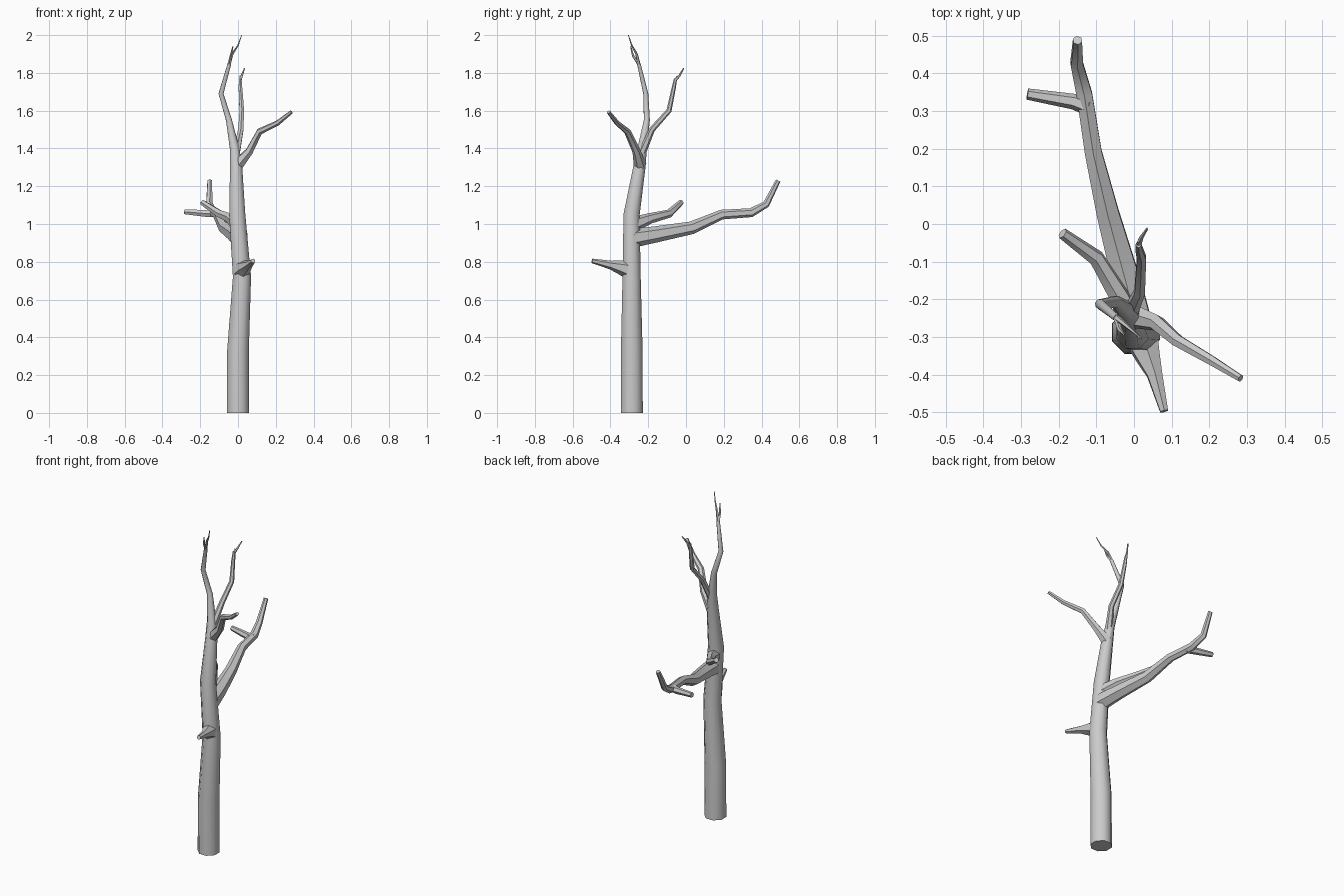
import bpy, bmesh, math
from mathutils import Vector


def limb(name, pts, sides=6):
    """Tapered tube through (x, y, z, radius) points, capped at both ends."""
    P = [Vector(p[:3]) for p in pts]
    bm = bmesh.new()
    rings, ref = [], None
    for i, p in enumerate(P):
        a = (p - P[i - 1]).normalized() if i else None
        b = (P[i + 1] - p).normalized() if i < len(P) - 1 else None
        t = ((a or b) + (b or a)).normalized()
        if ref is None:
            ref = Vector((1, 0, 0)) if abs(t.x) < 0.8 else Vector((0, 0, 1))
        ref = (ref - t * ref.dot(t)).normalized()
        side = t.cross(ref)
        ring = []
        for k in range(sides):
            ang = 2 * math.pi * (k + 0.5) / sides
            ring.append(bm.verts.new(p + (ref * math.cos(ang) + side * math.sin(ang)) * pts[i][3]))
        rings.append(ring)
    for r, s in zip(rings, rings[1:]):
        for k in range(sides):
            n = (k + 1) % sides
            bm.faces.new((r[k], r[n], s[n], s[k]))
    bm.faces.new(rings[0][::-1])
    bm.faces.new(rings[-1])
    bmesh.ops.recalc_face_normals(bm, faces=bm.faces)
    me = bpy.data.meshes.new(name)
    bm.to_mesh(me)
    bm.free()
    ob = bpy.data.objects.new(name, me)
    bpy.context.collection.objects.link(ob)
    bpy.ops.object.select_all(action='DESELECT')
    ob.select_set(True)
    bpy.context.view_layer.objects.active = ob
    bpy.ops.object.shade_smooth_by_angle(angle=math.radians(50))
    return ob


# Trunk, continuing into the tallest leader
limb("trunk", [(0, -.287, 0, .063), (0, -.287, .33, .062), (.021, -.288, .72, .052),
               (-.004, -.288, 1.05, .046), (-.01, -.247, 1.3, .035), (-.018, -.232, 1.4, .027),
               (-.048, -.207, 1.55, .017), (-.09, -.213, 1.69, .014), (-.045, -.25, 1.85, .01)], 8)

# Twigs at the top of the leader
limb("top_twig_long", [(-.046, -.249, 1.845, .009), (-.03, -.262, 1.9, .007),
                       (0, -.287, 1.945, .004), (.02, -.305, 2.0, .002)], 5)
limb("top_twig_short", [(-.046, -.249, 1.845, .009), (-.038, -.28, 1.89, .006),
                        (-.027, -.293, 1.94, .003)], 5)

# Upper rear branch and its twigs
limb("upper_rear_branch", [(-.012, -.24, 1.36, .022), (.015, -.18, 1.5, .016),
                           (.02, -.09, 1.6, .014), (.013, -.065, 1.72, .011),
                           (.012, -.055, 1.77, .008)])
limb("rear_twig_long", [(.012, -.057, 1.76, .008), (.02, -.035, 1.785, .006), (.035, -.012, 1.825, .003)], 5)
limb("rear_twig_short", [(.012, -.057, 1.76, .007), (.012, -.045, 1.785, .003)], 5)

# Upper right branch
limb("upper_right_branch", [(-.005, -.243, 1.31, .034), (.06, -.262, 1.385, .022),
                            (.115, -.31, 1.49, .018), (.21, -.365, 1.535, .014),
                            (.283, -.41, 1.593, .01)])

# Large rear limb with a side stub
limb("large_limb", [(.008, -.28, .925, .05), (-.018, -.16, .945, .043), (-.07, .03, .98, .034),
                    (-.108, .19, 1.05, .026), (-.132, .345, 1.06, .024),
                    (-.152, .425, 1.105, .019), (-.15, .488, 1.23, .013)])
limb("large_limb_stub", [(-.12, .31, 1.058, .023), (-.16, .325, 1.055, .021),
                         (-.283, .345, 1.065, .015)])

# Small left limb
limb("small_left_limb", [(-.005, -.27, 1.0, .04), (-.04, -.19, 1.03, .028),
                         (-.1, -.09, 1.055, .022), (-.19, -.025, 1.115, .015)])

# Front stub
limb("front_stub", [(.02, -.3, .755, .05), (.035, -.345, .77, .038), (.055, -.4, .783, .023),
                    (.08, -.497, .805, .012)])
